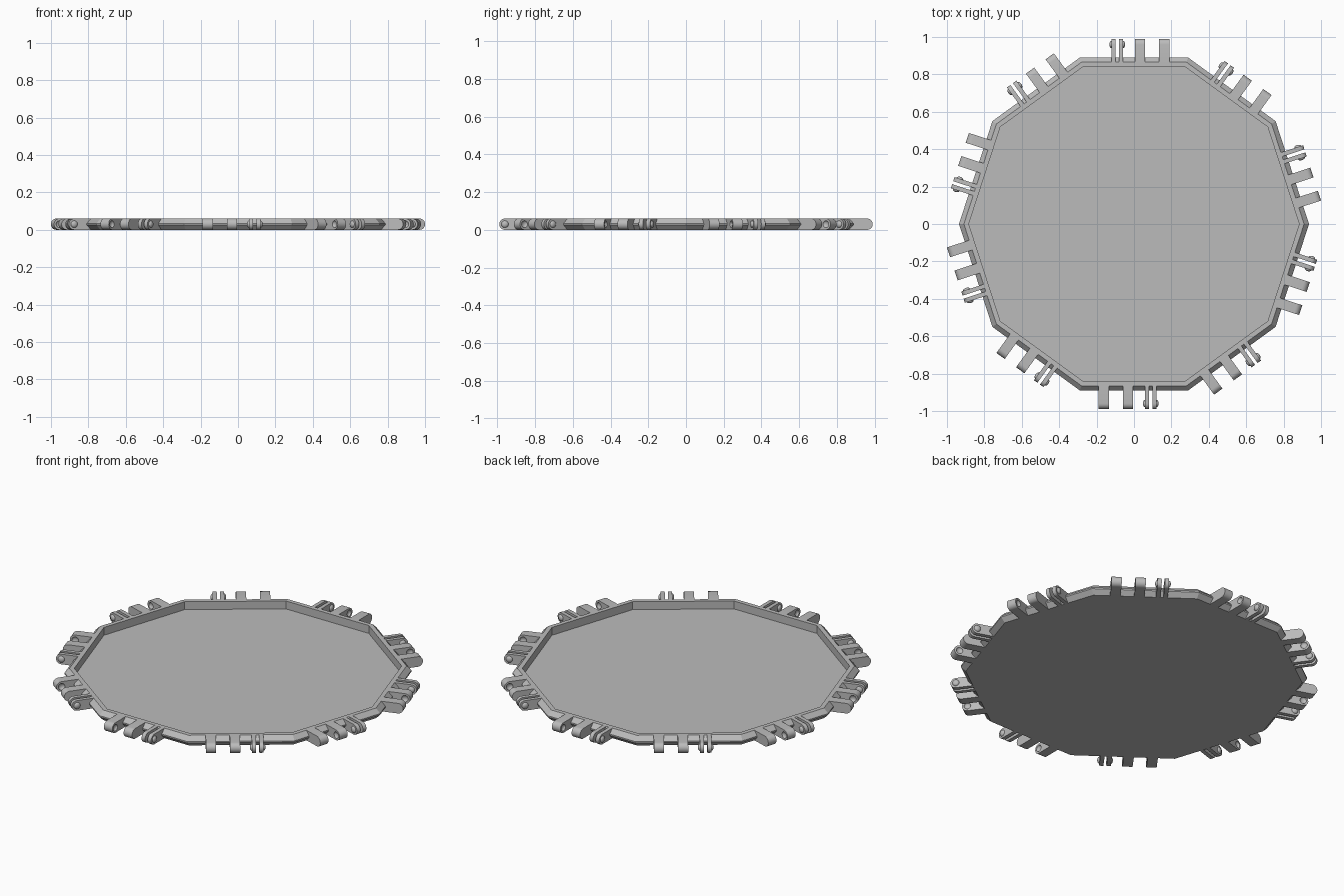
import bpy, bmesh, math
from mathutils import Matrix

cube = bpy.data.objects.get("Cube")
if cube:
    bpy.data.objects.remove(cube)

SIDES = 10
HEIGHT = 0.06
MID = HEIGHT / 2
TIP = 0.99          # outer reach of the hinges
PIN = TIP - MID     # hinge axis distance

grey = bpy.data.materials.new("light_grey_plastic")
grey.use_nodes = True
colour = (0.5, 0.5, 0.5, 1)
grey.diffuse_color = colour
grey.node_tree.nodes["Principled BSDF"].inputs["Base Color"].default_value = colour


def finish(bm, name):
    bmesh.ops.recalc_face_normals(bm, faces=bm.faces)
    mesh = bpy.data.meshes.new(name)
    bm.to_mesh(mesh)
    bm.free()
    mesh.materials.append(grey)
    return mesh


def place(mesh, name, angle=0):
    ob = bpy.data.objects.new(name, mesh)
    ob.rotation_euler.z = angle
    bpy.context.collection.objects.link(ob)
    return ob


def add_lug(bm, x0, x1):
    """Flat bar reaching towards -y with a half-round end."""
    profile = [(-0.865, HEIGHT), (-0.865, 0)]
    for i in range(13):
        a = math.pi * i / 12
        profile.append((-PIN - MID * math.sin(a), MID - MID * math.cos(a)))
    face = bm.faces.new([bm.verts.new((x0, y, z)) for y, z in profile])
    ext = bmesh.ops.extrude_face_region(bm, geom=[face])["geom"]
    bmesh.ops.translate(bm, vec=(x1 - x0, 0, 0),
                        verts=[v for v in ext if isinstance(v, bmesh.types.BMVert)])


def add_dome(bm, x, depth):
    """Flattened ball on the hinge axis."""
    m = Matrix.Translation((x, -PIN, MID)) @ Matrix.Diagonal((depth, 0.019, 0.019, 1))
    m = m @ Matrix.Rotation(math.pi / 2, 4, 'Y')
    bmesh.ops.create_uvsphere(bm, u_segments=16, v_segments=8, radius=1, matrix=m)


def smooth(ob):
    bpy.ops.object.select_all(action='DESELECT')
    ob.select_set(True)
    bpy.context.view_layer.objects.active = ob
    bpy.ops.object.shade_smooth_by_angle(angle=math.radians(32))


# Tray: ten-sided rings (apothem, z) from the underside round to the floor
bm = bmesh.new()
rings = []
for apothem, z in [(0.865, 0), (0.89, 0.026), (0.89, 0.034), (0.865, HEIGHT),
                   (0.84, HEIGHT), (0.84, 0.013)]:
    r = apothem / math.cos(math.pi / SIDES)
    rings.append([bm.verts.new((r * math.cos(math.tau * i / SIDES),
                                r * math.sin(math.tau * i / SIDES), z))
                  for i in range(SIDES)])
for low, high in zip(rings, rings[1:]):
    for i in range(SIDES):
        j = (i + 1) % SIDES
        bm.faces.new((low[i], low[j], high[j], high[i]))
bm.faces.new(rings[0][::-1])
bm.faces.new(rings[-1])
place(finish(bm, "tray"), "tray")

# Clip: two thin prongs with a dome on each outer side
bm = bmesh.new()
add_lug(bm, 0.058, 0.081)
add_lug(bm, 0.098, 0.121)
add_dome(bm, 0.058, 0.011)
add_dome(bm, 0.121, 0.011)
clip_mesh = finish(bm, "clip")

# Sockets: two thick lugs with dimples facing each other
bm = bmesh.new()
add_lug(bm, -0.19, -0.135)
add_lug(bm, -0.06, -0.005)
socket = place(finish(bm, "socket_lugs"), "socket_lugs")
bm = bmesh.new()
add_dome(bm, -0.135, 0.011)
add_dome(bm, -0.06, 0.011)
cutter = place(finish(bm, "dimple_cutter"), "dimple_cutter")
cutter.hide_render = True
cut = socket.modifiers.new("dimples", 'BOOLEAN')
cut.operation = 'DIFFERENCE'
cut.solver = 'EXACT'
cut.object = cutter
bpy.context.view_layer.update()
deps = bpy.context.evaluated_depsgraph_get()
socket_mesh = bpy.data.meshes.new_from_object(socket.evaluated_get(deps))
bpy.data.objects.remove(socket)
bpy.data.objects.remove(cutter)

# One clip and one socket pair on every edge
for i in range(SIDES):
    for mesh, name in ((clip_mesh, "clip"), (socket_mesh, "socket_lugs")):
        ob = place(mesh, f"{name}_{i + 1}", math.tau * i / SIDES)
        if i == 0:
            smooth(ob)
